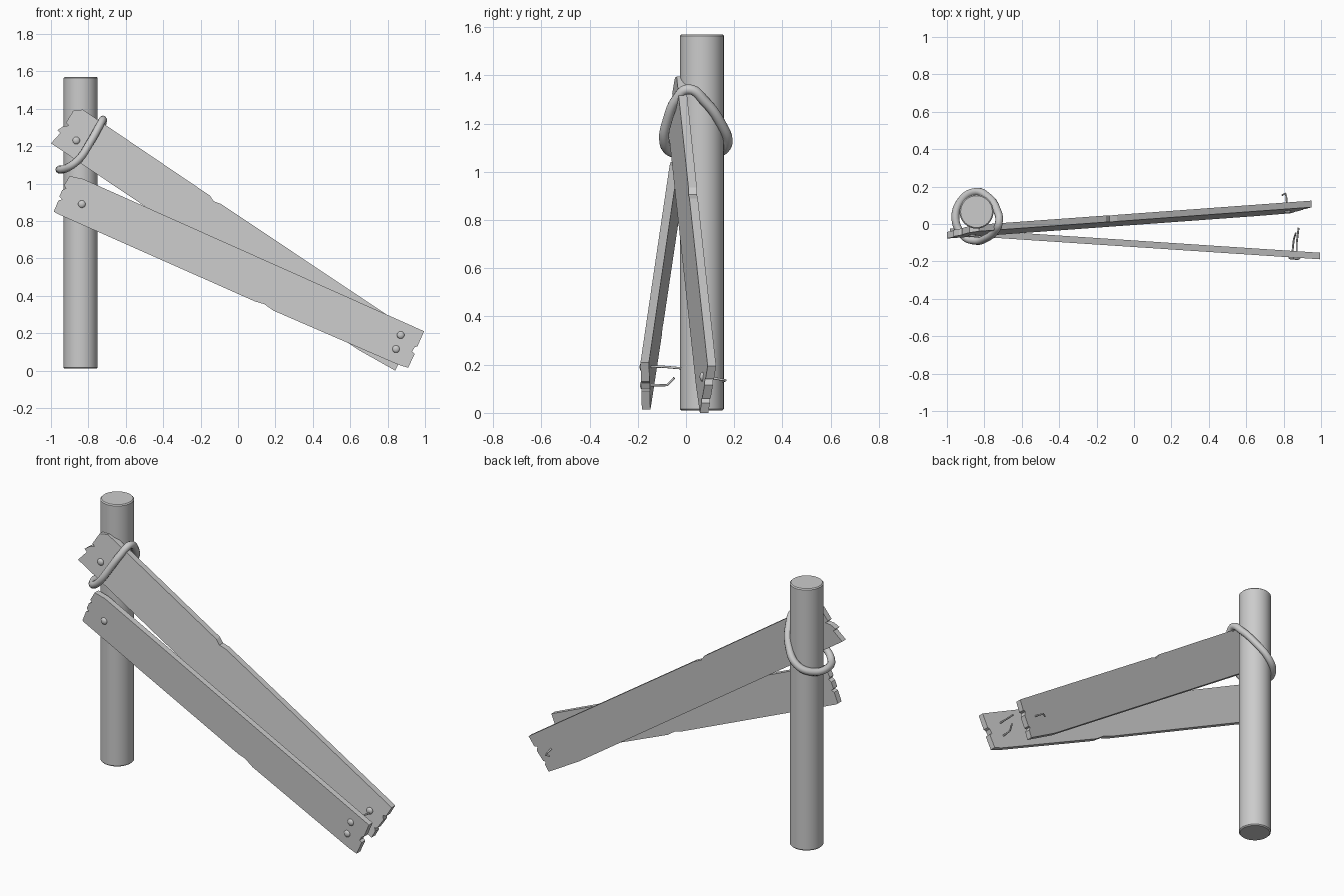
import bpy, bmesh, math
from mathutils import Vector

cube = bpy.data.objects.get("Cube")
if cube:
    bpy.data.objects.remove(cube, do_unlink=True)

GREY = (0.6, 0.6, 0.6, 1)
grey = bpy.data.materials.new("plain grey")
grey.use_nodes = True
grey.diffuse_color = GREY
grey.node_tree.nodes["Principled BSDF"].inputs["Base Color"].default_value = GREY
THICK = 0.035


def add_mesh(name, bm, smooth=False):
    mesh = bpy.data.meshes.new(name)
    bmesh.ops.recalc_face_normals(bm, faces=bm.faces[:])
    bm.to_mesh(mesh)
    bm.free()
    ob = bpy.data.objects.new(name, mesh)
    bpy.context.collection.objects.link(ob)
    mesh.materials.append(grey)
    if smooth:
        bpy.ops.object.select_all(action="DESELECT")
        ob.select_set(True)
        bpy.context.view_layer.objects.active = ob
        bpy.ops.object.shade_smooth_by_angle(angle=math.radians(40))
    return ob


def plank(name, outline, front):
    """Board from a side outline; front(x, z) gives the depth of its face."""
    bm = bmesh.new()
    face = bm.faces.new([bm.verts.new((x, front(x, z), z)) for x, z in outline])
    grown = bmesh.ops.extrude_face_region(bm, geom=[face])["geom"]
    moved = [v for v in grown if isinstance(v, bmesh.types.BMVert)]
    bmesh.ops.translate(bm, verts=moved, vec=(0, THICK, 0))
    return add_mesh(name, bm)


def tube(name, points, radius, cyclic=False, smooth=True):
    """Round rod along a path, turned into a mesh."""
    curve = bpy.data.curves.new(name, "CURVE")
    curve.dimensions = "3D"
    curve.bevel_depth = radius
    curve.bevel_resolution = 3
    curve.use_fill_caps = True
    curve.resolution_u = 6
    spline = curve.splines.new("BEZIER" if smooth else "POLY")
    pts = spline.bezier_points if smooth else spline.points
    pts.add(len(points) - 1)
    for p, co in zip(pts, points):
        if smooth:
            p.co = co
            p.handle_left_type = p.handle_right_type = "AUTO"
        else:
            p.co = (*co, 1)
    spline.use_cyclic_u = cyclic
    temp = bpy.data.objects.new(name + "_path", curve)
    bpy.context.collection.objects.link(temp)
    bpy.context.view_layer.update()
    bm = bmesh.new()
    baked = temp.evaluated_get(bpy.context.evaluated_depsgraph_get()).to_mesh()
    bm.from_mesh(baked)
    bpy.data.objects.remove(temp, do_unlink=True)
    return add_mesh(name, bm, True)


def nail(name, x, z, front, bends=()):
    """Domed head on the board face, with a shank bent behind the board."""
    y = front(x, z)
    bm = bmesh.new()
    bmesh.ops.create_uvsphere(bm, u_segments=16, v_segments=10, radius=0.02)
    bmesh.ops.scale(bm, verts=bm.verts[:], vec=(1, 0.6, 1))
    bmesh.ops.translate(bm, verts=bm.verts[:], vec=(x, y, z))
    add_mesh(name + "_head", bm, True)
    if bends:
        start = Vector((x, y, z))
        path = [start] + [start + Vector(b) for b in bends]
        tube(name + "_shank", path, 0.005, smooth=False)


def lower_front(x, z):
    return -0.123 - 0.066 * x


def upper_front(x, z):
    return -0.054 + 0.133 * x + 0.09 * z


# Upright post with slightly eased rims
bm = bmesh.new()
bmesh.ops.create_cone(bm, cap_ends=True, segments=32, radius1=0.091, radius2=0.091, depth=1.56)
rims = [e for e in bm.edges if abs(e.verts[0].co.z - e.verts[1].co.z) < 0.01]
bmesh.ops.bevel(bm, geom=rims, offset=0.006, segments=1, affect="EDGES")
bmesh.ops.translate(bm, verts=bm.verts[:], vec=(-0.842, 0.066, 0.79))
add_mesh("post", bm, True)

# Boards with splintered ends and a chipped edge
plank("lower_plank", [
    (-0.9, 1.04), (-0.83, 1.025), (0.995, 0.21), (0.96, 0.13), (0.945, 0.125),
    (0.93, 0.1), (0.945, 0.09), (0.91, 0.015), (0.86, 0.03), (0.19, 0.32),
    (0.14, 0.355), (0.09, 0.37), (-0.97, 0.84), (-0.985, 0.85), (-0.96, 0.91),
    (-0.94, 0.915), (-0.955, 0.93), (-0.94, 0.965), (-0.92, 0.975), (-0.93, 0.99),
], lower_front)
plank("upper_plank", [
    (-0.88, 1.39), (-0.83, 1.395), (-0.15, 0.935), (-0.13, 0.905), (-0.09, 0.89),
    (0.95, 0.195), (0.92, 0.14), (0.9, 0.14), (0.905, 0.115), (0.87, 0.06),
    (0.855, 0.06), (0.86, 0.04), (0.84, 0), (0.65, 0.107), (-1, 1.215),
    (-0.95, 1.27), (-0.965, 1.285), (-0.935, 1.305), (-0.905, 1.31), (-0.92, 1.325),
], upper_front)

# Nails, three of them bent over behind the boards
nail("lower_left_nail", -0.835, 0.89, lower_front)
nail("upper_left_nail", -0.865, 1.23, upper_front)
nail("straight_nail", 0.87, 0.19, lower_front, [(0, 0.08, 0.002), (0.01, 0.16, -0.005)])
nail("bent_nail", 0.845, 0.115, lower_front,
     [(0.005, 0.06, 0), (0.01, 0.1, 0), (0.02, 0.13, 0.03)])
nail("upper_right_nail", 0.82, 0.15, upper_front,
     [(-0.005, 0.07, -0.01), (-0.01, 0.095, -0.015), (-0.03, 0.085, -0.02)])

# Slack rope loop around the post and the upper board
tube("rope_loop", [
    (-0.722, 0.01, 1.342), (-0.745, -0.04, 1.3), (-0.79, -0.075, 1.22),
    (-0.85, -0.09, 1.13), (-0.91, -0.065, 1.085), (-0.955, 0.03, 1.075),
    (-0.92, 0.13, 1.08), (-0.85, 0.172, 1.12), (-0.78, 0.145, 1.2), (-0.735, 0.08, 1.29),
], 0.021, cyclic=True)
